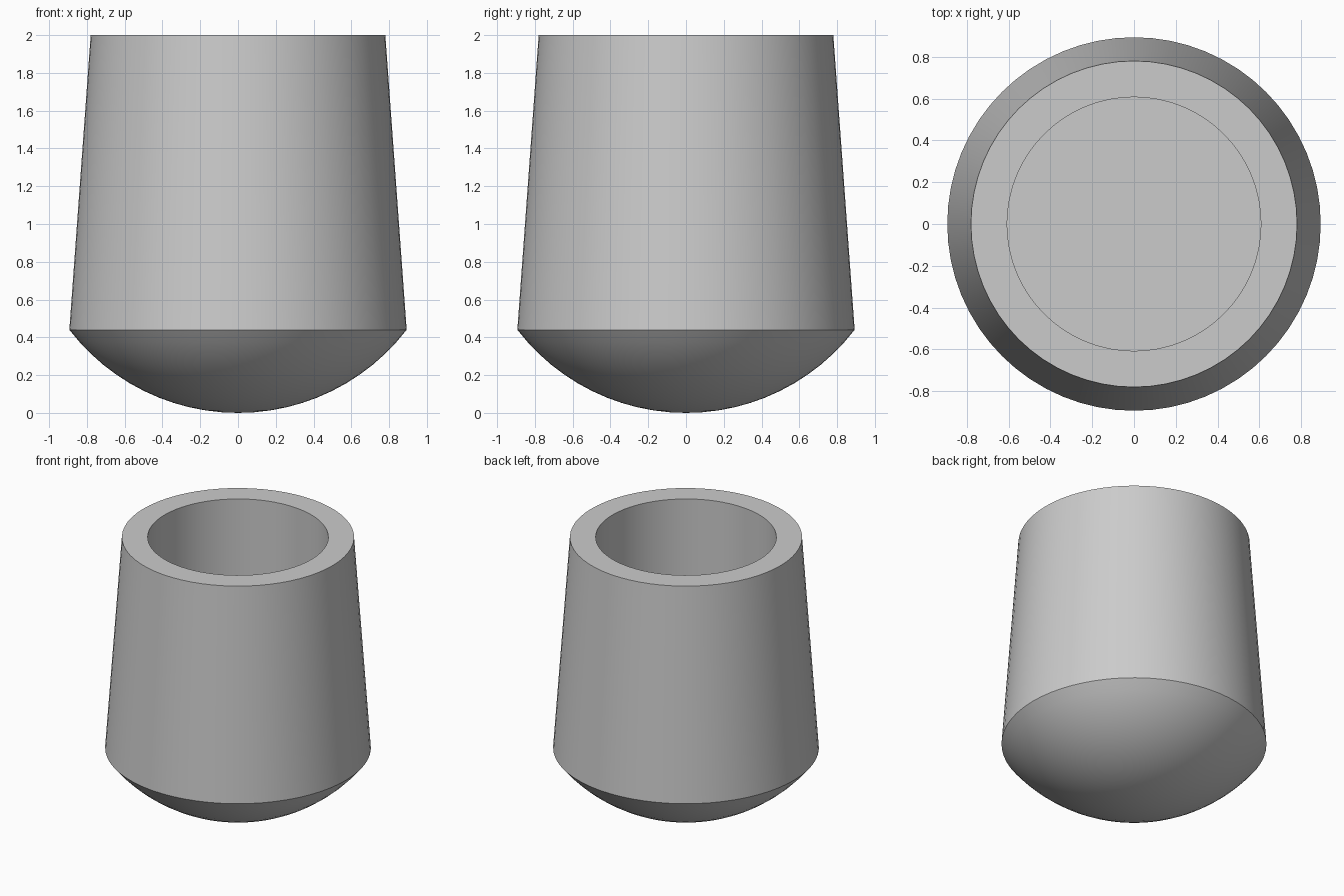
import bpy
import bmesh
import math
from mathutils import Matrix, Vector

cube = bpy.data.objects.get("Cube")
if cube:
    bpy.data.objects.remove(cube, do_unlink=True)

SEGMENTS = 64
TOP, SHOULDER, FLOOR = 2.0, 0.44, 0.44
RIM_R, SHOULDER_R, BORE_R = 0.78, 0.893, 0.607

# Plain grey material
grey = bpy.data.materials.new("grey")
grey.use_nodes = True
colour = (0.6, 0.6, 0.6, 1.0)
grey.diffuse_color = colour
grey.node_tree.nodes["Principled BSDF"].inputs["Base Color"].default_value = colour

# Profile: domed base, tapered wall, flat rim, straight bore, flat floor
dome_r = (SHOULDER_R ** 2 + SHOULDER ** 2) / (2 * SHOULDER)
sweep = math.asin(SHOULDER_R / dome_r)
steps = 12
profile = [(dome_r * math.sin(sweep * i / steps),
            dome_r * (1 - math.cos(sweep * i / steps))) for i in range(steps + 1)]
profile += [(RIM_R, TOP), (BORE_R, TOP), (BORE_R, FLOOR), (0, FLOOR)]

# Revolve the profile around the vertical axis
bm = bmesh.new()
verts = [bm.verts.new((r, 0, z)) for r, z in profile]
edges = [bm.edges.new(pair) for pair in zip(verts, verts[1:])]
bmesh.ops.spin(bm, geom=verts + edges, cent=(0, 0, 0), axis=(0, 0, 1),
               angle=math.tau, steps=SEGMENTS, use_merge=True)
bmesh.ops.remove_doubles(bm, verts=bm.verts, dist=0.0001)
bmesh.ops.recalc_face_normals(bm, faces=bm.faces)
mesh = bpy.data.meshes.new("hollow_cup")
bm.to_mesh(mesh)
bm.free()
mesh.materials.append(grey)
cup = bpy.data.objects.new("hollow_cup", mesh)
bpy.context.collection.objects.link(cup)

# Smooth walls with crisp rim and shoulder
bpy.ops.object.select_all(action="DESELECT")
cup.select_set(True)
bpy.context.view_layer.objects.active = cup
bpy.ops.object.shade_smooth_by_angle(angle=math.radians(30))
